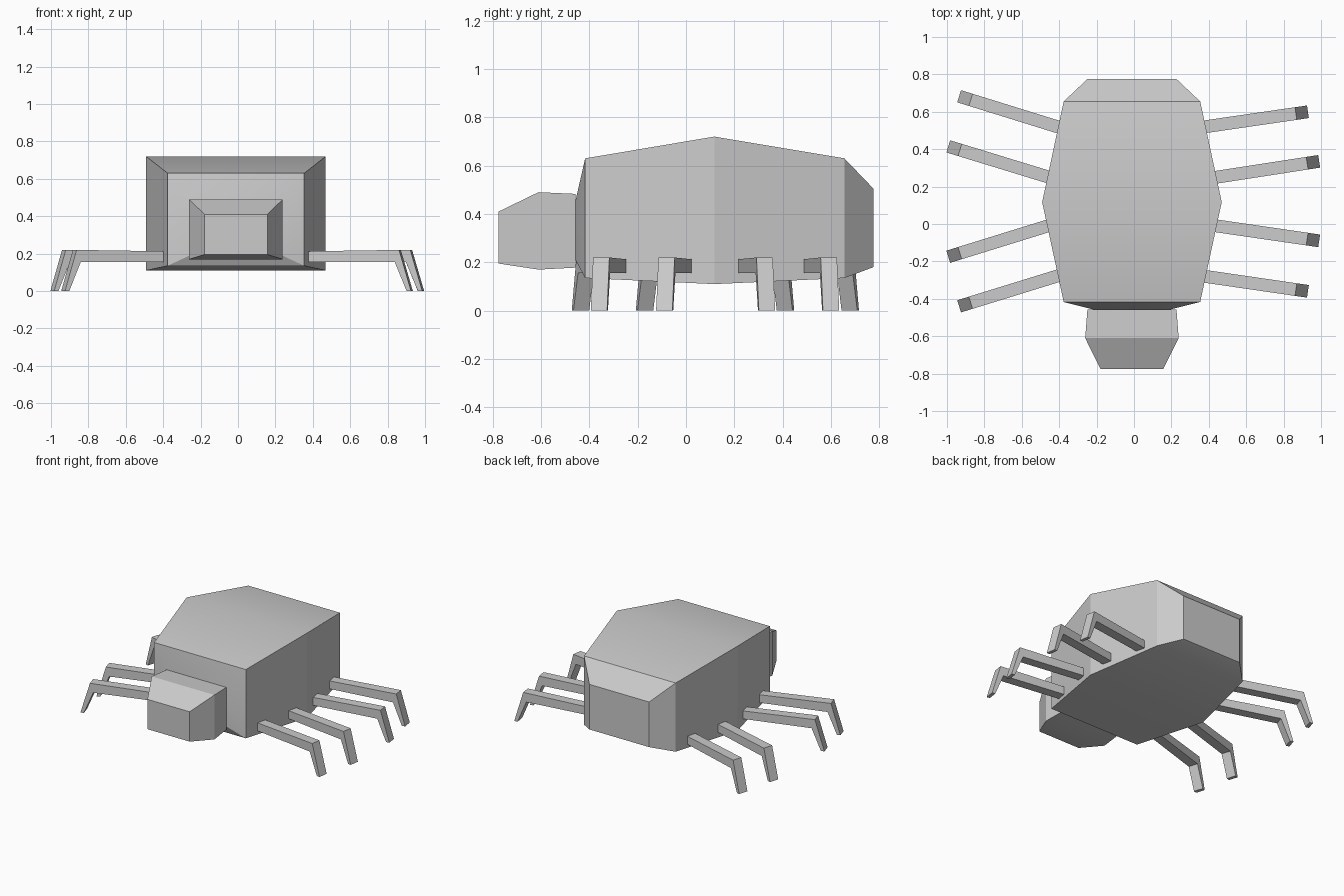
import bpy, math
from mathutils import Vector

if "Cube" in bpy.data.objects:
    bpy.data.objects.remove(bpy.data.objects["Cube"])


def make(name, verts, faces):
    mesh = bpy.data.meshes.new(name)
    mesh.from_pydata(verts, [], faces)
    mesh.update()
    ob = bpy.data.objects.new(name, mesh)
    bpy.context.collection.objects.link(ob)
    return ob


def smooth(ob, angle):
    bpy.ops.object.select_all(action='DESELECT')
    ob.select_set(True)
    bpy.context.view_layer.objects.active = ob
    bpy.ops.object.shade_smooth_by_angle(angle=math.radians(angle))


def loft(name, sections):
    """Join rectangles (y, half width, z low, z high) from front to back."""
    cx, verts, faces = -0.011, [], []
    for y, w, lo, hi in sections:
        verts += [(cx - w, y, lo), (cx + w, y, lo), (cx + w, y, hi), (cx - w, y, hi)]
    for i in range(0, len(verts) - 4, 4):
        for j in range(4):
            k = (j + 1) % 4
            faces.append((i + j, i + 4 + j, i + 4 + k, i + k))
    n = len(verts)
    faces = [f[::-1] for f in faces]
    faces += [(0, 1, 2, 3), (n - 1, n - 2, n - 3, n - 4)]
    ob = loft_fix(make(name, verts, faces))
    smooth(ob, 23)
    return ob


def loft_fix(ob):
    # consistent outward normals
    import bmesh
    bm = bmesh.new()
    bm.from_mesh(ob.data)
    bmesh.ops.recalc_face_normals(bm, faces=bm.faces)
    bm.to_mesh(ob.data)
    bm.free()
    return ob


def leg(name, root, tip, width=0.068):
    """Bent leg: side profile extruded across the leg's width."""
    root, tip = Vector((*root, 0)), Vector((*tip, 0))
    d = tip - root
    L = d.length
    d.normalize()
    side = Vector((-d.y, d.x, 0)) * width / 2
    profile = [(-0.04, 0.155), (L - 0.088, 0.155), (L - 0.024, 0), (L, 0),
               (L - 0.065, 0.22), (-0.04, 0.212)]
    verts = [root + d * s + side * k + Vector((0, 0, z))
             for k in (-1, 1) for s, z in profile]
    # upper segment, shin and end caps
    faces = [(0, 1, 4, 5), (1, 2, 3, 4), (11, 10, 7, 6), (10, 9, 8, 7)]
    faces += [(i, i + 6, (i + 1) % 6 + 6, (i + 1) % 6) for i in range(6)]
    return loft_fix(make(name, verts, faces))


# Body and head
loft("body", [(-0.457, 0.205, 0.21, 0.455), (-0.417, 0.365, 0.135, 0.63),
              (0.117, 0.48, 0.11, 0.72), (0.655, 0.365, 0.135, 0.63),
              (0.775, 0.238, 0.18, 0.505)])
loft("head", [(-0.775, 0.168, 0.195, 0.41), (-0.61, 0.25, 0.17, 0.49),
              (-0.457, 0.238, 0.178, 0.483)])

# Legs: root and tip for each side, back to front
left = [((-0.40, 0.517), (-0.935, 0.683)), ((-0.46, 0.252), (-0.993, 0.415)),
        ((-0.46, -0.01), (-0.993, -0.175)), ((-0.40, -0.275), (-0.935, -0.44))]
right = [((0.38, 0.52), (0.93, 0.60)), ((0.44, 0.25), (0.99, 0.335)),
         ((0.44, -0.01), (0.99, -0.09)), ((0.38, -0.28), (0.93, -0.36))]
for side_name, legs in (("left", left), ("right", right)):
    for i, (r, t) in enumerate(legs):
        leg(f"{side_name}_leg_{i + 1}", r, t)
